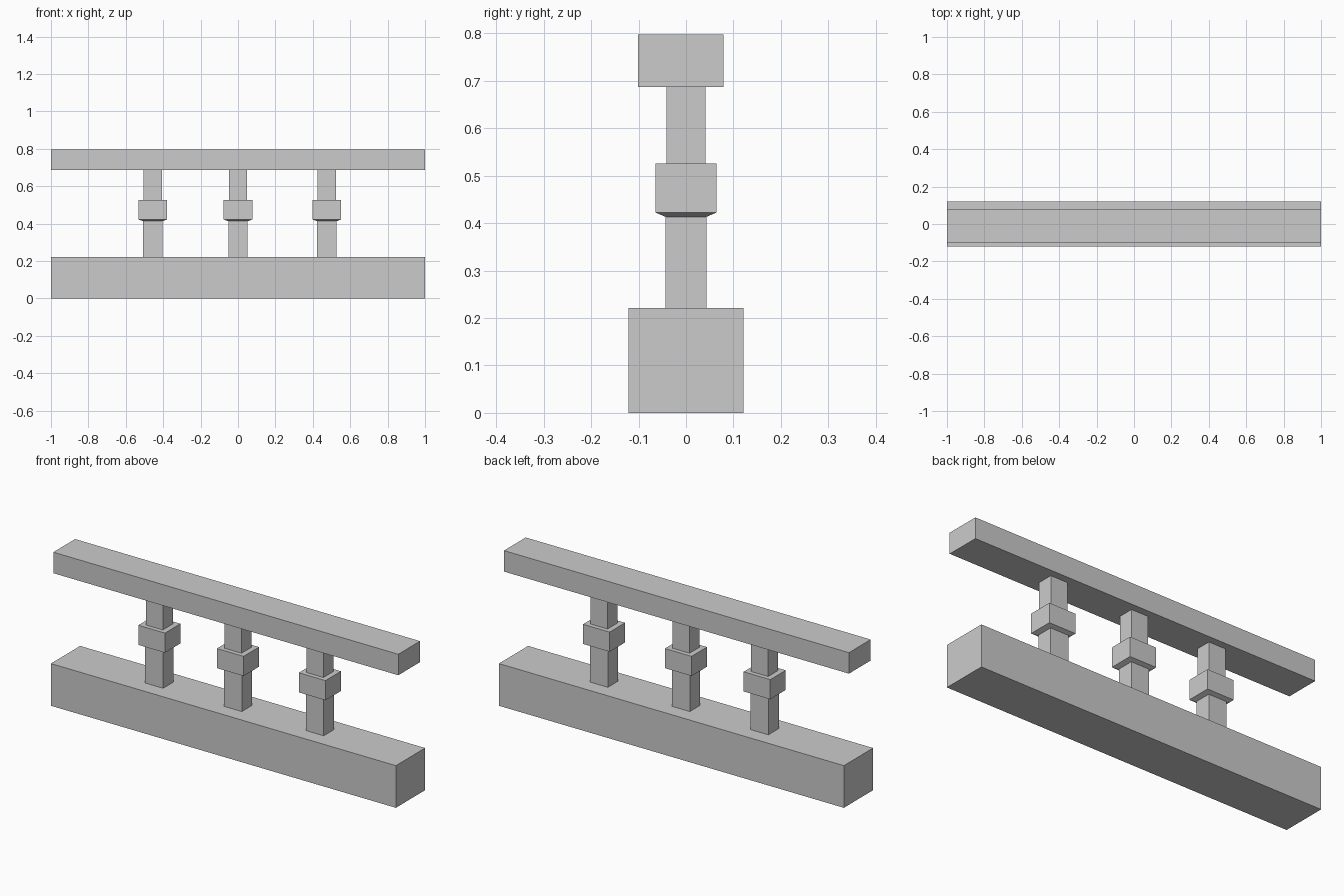
import bpy
import bmesh

cube = bpy.data.objects.get("Cube")
if cube:
    bpy.data.objects.remove(cube, do_unlink=True)

# Plain stone grey
stone = bpy.data.materials.new("stone_grey")
stone.use_nodes = True
GREY = (0.6, 0.6, 0.6, 1)
stone.diffuse_color = GREY
stone.node_tree.nodes["Principled BSDF"].inputs["Base Color"].default_value = GREY


def stack(name, rings, x=0, y=0):
    """Closed solid through rectangular rings of (half width, half depth, height)."""
    bm = bmesh.new()
    loops = [[bm.verts.new((sx * w, sy * d, z))
              for sx, sy in ((-1, -1), (1, -1), (1, 1), (-1, 1))]
             for w, d, z in rings]
    for low, high in zip(loops, loops[1:]):
        for i in range(4):
            j = (i + 1) % 4
            bm.faces.new((low[i], low[j], high[j], high[i]))
    bm.faces.new(loops[0][::-1])
    bm.faces.new(loops[-1])
    mesh = bpy.data.meshes.new(name)
    bm.to_mesh(mesh)
    bm.free()
    mesh.materials.append(stone)
    obj = bpy.data.objects.new(name, mesh)
    obj.location = (x, y, 0)
    bpy.context.collection.objects.link(obj)
    return obj


# Base plinth and the slightly forward-set handrail
stack("base_plinth", [(1, 0.121, 0), (1, 0.121, 0.221)])
stack("handrail", [(1, 0.09, 0.687), (1, 0.09, 0.797)], y=-0.011)

# Balusters: square shaft, collar with chamfered underside, slimmer neck
baluster = [(0.052, 0.043, 0.221), (0.052, 0.043, 0.413),
            (0.077, 0.064, 0.422), (0.077, 0.064, 0.525),
            (0.049, 0.041, 0.525), (0.049, 0.041, 0.687)]
for side, x in (("right", -0.456), ("middle", 0), ("left", 0.475)):
    stack(f"baluster_{side}", baluster, x=x)
